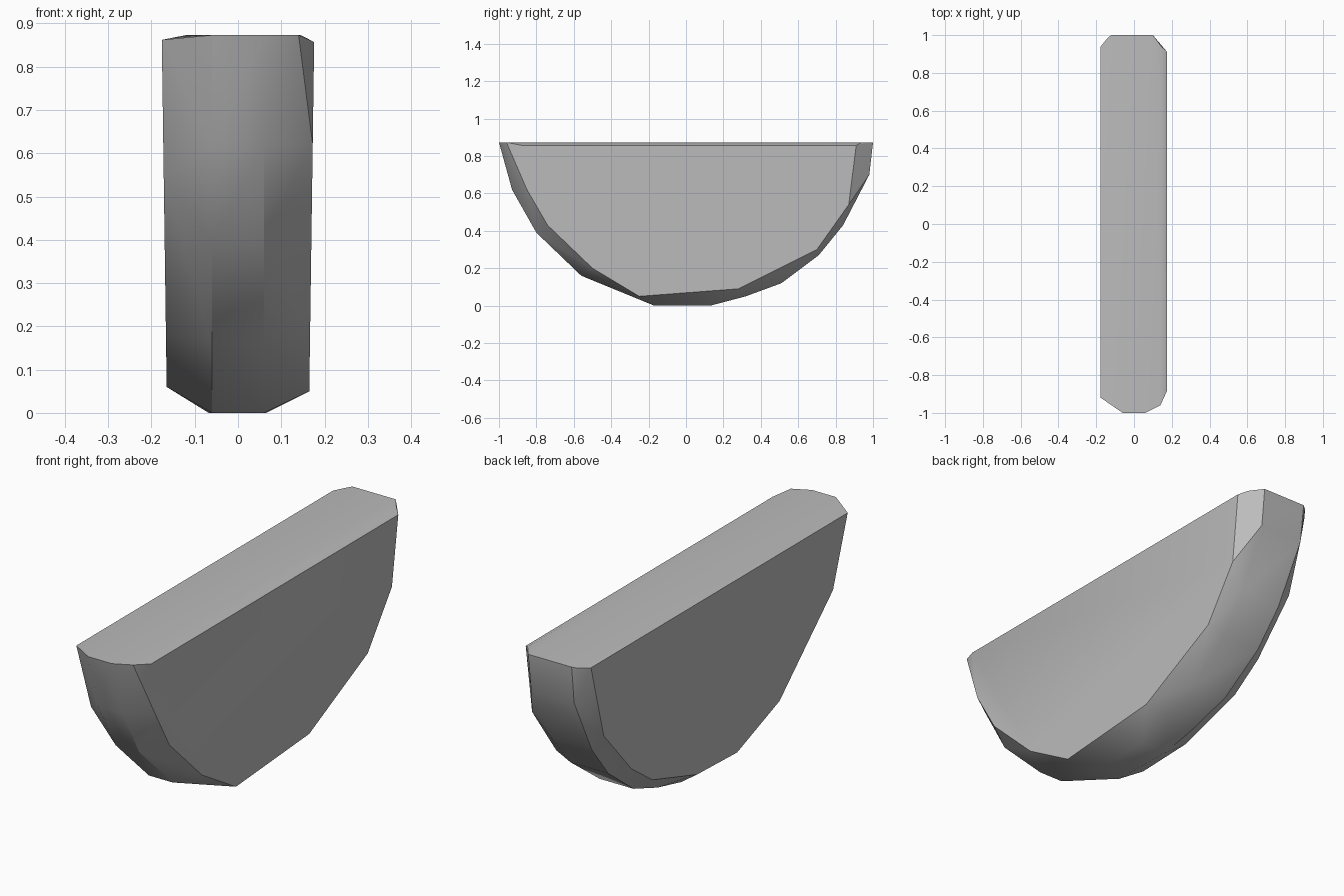
import bpy
import bmesh
import math

if "Cube" in bpy.data.objects:
    bpy.data.objects.remove(bpy.data.objects["Cube"], do_unlink=True)

# One plain grey for the whole wedge
grey = bpy.data.materials.new("plain_grey")
grey.use_nodes = True
colour = (0.5, 0.5, 0.5, 1.0)
grey.diffuse_color = colour
grey.node_tree.nodes["Principled BSDF"].inputs["Base Color"].default_value = colour

# Half-round profiles as (y, z), from front to back
right_side = [(-.88, .857), (-.85, .62), (-.74, .43), (-.5, .2), (-.25, .05),
              (.28, .09), (.7, .3), (.87, .54), (.91, .857)]
left_side = [(-.92, .862), (-.82, .545), (-.44, .18), (-.135, .06), (.155, .07),
             (.48, .17), (.635, .28), (.84, .51), (.94, .862)]
rim = [(-1, .873), (-.93, .62), (-.8, .39), (-.56, .16), (-.17, 0), (.13, 0),
       (.32, .05), (.51, .12), (.71, .27), (.84, .43), (.98, .7), (1, .873)]


def side_points(profile, direction):
    # Cut sides lean outward a little toward the top
    return [(direction * (.164 + .014 * z), y, z) for y, z in profile]


def rim_points(profile):
    # The flat band of the rim widens toward the back
    points = []
    for y, z in profile:
        back = max(y, 0)
        points.append((-.06 - .06 * back, y, z))
        points.append((.06 + .04 * back, y, z))
    return points


corners = [(.14, -.96, .873), (.145, .94, .873), (-.14, .985, .868)]
points = side_points(right_side, 1) + side_points(left_side, -1)
points += rim_points(rim) + corners

# Skin the profiles into one rounded wedge
bm = bmesh.new()
for point in points:
    bm.verts.new(point)
hull = bmesh.ops.convex_hull(bm, input=bm.verts)
unused = [v for v in hull["geom_interior"] if isinstance(v, bmesh.types.BMVert)]
bmesh.ops.delete(bm, geom=unused, context="VERTS")
bmesh.ops.dissolve_limit(bm, angle_limit=math.radians(1), verts=bm.verts, edges=bm.edges)
bmesh.ops.recalc_face_normals(bm, faces=bm.faces)

mesh = bpy.data.meshes.new("half_round_wedge")
bm.to_mesh(mesh)
bm.free()
mesh.materials.append(grey)
wedge = bpy.data.objects.new("half_round_wedge", mesh)
bpy.context.scene.collection.objects.link(wedge)

# Soft rim with crisp cut edges
bpy.ops.object.select_all(action="DESELECT")
wedge.select_set(True)
bpy.context.view_layer.objects.active = wedge
bpy.ops.object.shade_smooth_by_angle(angle=math.radians(30))
